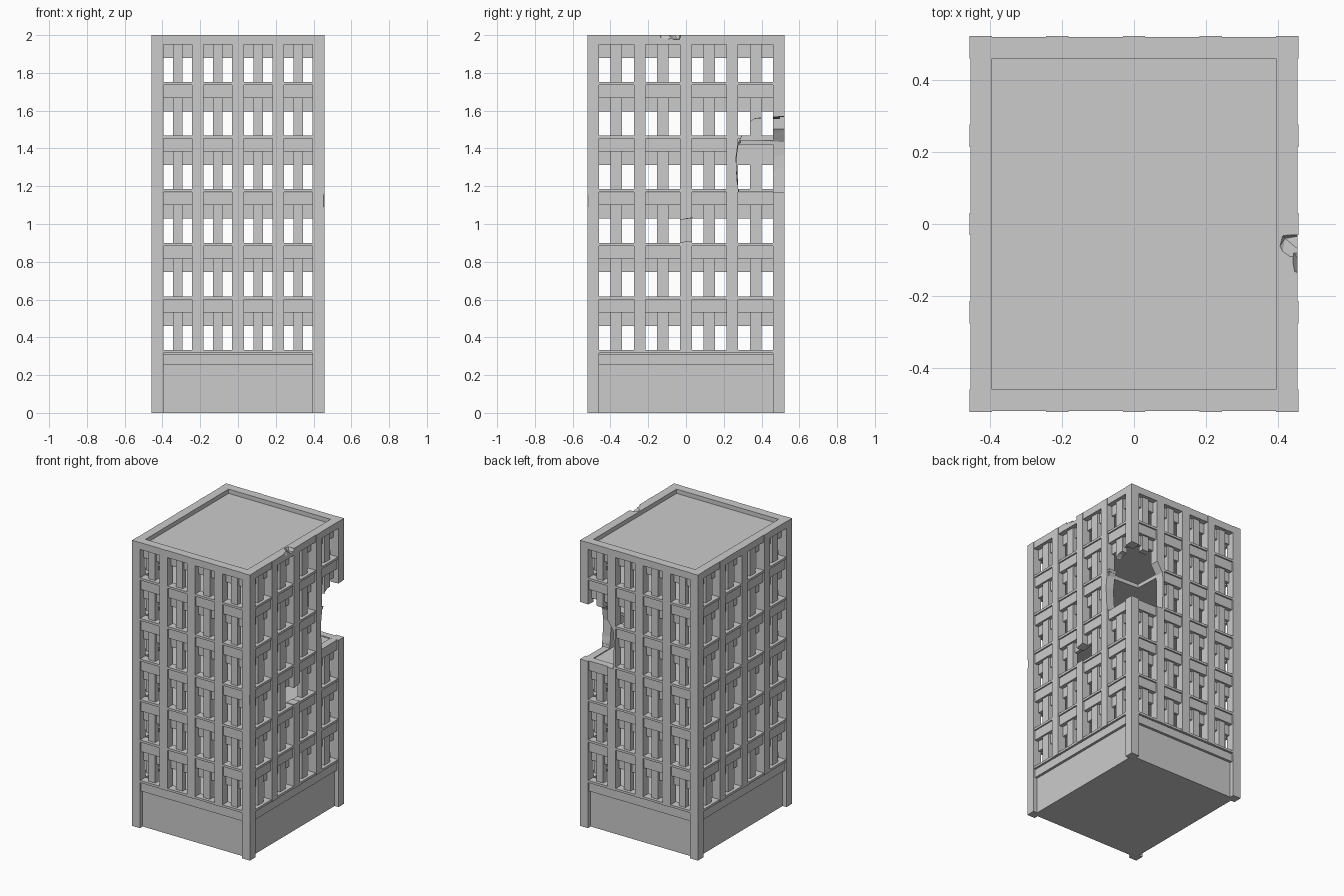
import bpy, bmesh, random
from mathutils import Vector

if "Cube" in bpy.data.objects:
    bpy.data.objects.remove(bpy.data.objects["Cube"])

random.seed(4)
HX, HY, H = 0.457, 0.522, 2.0      # half sizes and height
T = 0.062                          # post width / wall thickness
STEP, N = 0.2838, 6                # storey height, storey count


def finish(name, bm):
    bmesh.ops.recalc_face_normals(bm, faces=bm.faces)
    me = bpy.data.meshes.new(name)
    bm.to_mesh(me)
    bm.free()
    ob = bpy.data.objects.new(name, me)
    bpy.context.collection.objects.link(ob)
    return ob


def boxes(name, items):
    """One object made of axis-aligned boxes given as (x0,x1,y0,y1,z0,z1)."""
    bm = bmesh.new()
    for x0, x1, y0, y1, z0, z1 in items:
        vs = bmesh.ops.create_cube(bm, size=1)["verts"]
        for v in vs:
            v.co = Vector((x1 if v.co.x > 0 else x0,
                           y1 if v.co.y > 0 else y0,
                           z1 if v.co.z > 0 else z0))
    return finish(name, bm)


def hull(name, pts):
    bm = bmesh.new()
    for p in pts:
        bm.verts.new(p)
    bmesh.ops.convex_hull(bm, input=bm.verts[:])
    ob = finish(name, bm)
    ob.hide_render = True
    return ob


def wall_box(side, a0, a1, d0, d1, z0, z1):
    """Box on a wall: a = along the wall, d = depth measured inward."""
    if side == "front":
        return (a0, a1, -HY + d0, -HY + d1, z0, z1)
    if side == "back":
        return (a0, a1, HY - d1, HY - d0, z0, z1)
    if side == "left":
        return (-HX + d0, -HX + d1, a0, a1, z0, z1)
    return (HX - d1, HX - d0, a0, a1, z0, z1)


parts = []

# Corner posts
for nx, sx in (("left", -1), ("right", 1)):
    for ny, sy in (("front", -1), ("back", 1)):
        xs = sorted((sx * HX, sx * (HX - T)))
        ys = sorted((sy * HY, sy * (HY - T)))
        parts.append(boxes(f"{ny}_{nx}_corner_post", [(*xs, *ys, 0, H)]))

# Facades
for side in ("front", "back", "left", "right"):
    half = (HX if side in ("front", "back") else HY) - T
    pitch = (2 * half + T) / 4
    cents = [-pitch, 0, pitch]
    edges = [-half] + [e for c in cents for e in (c - T / 2, c + T / 2)] + [half]
    bays = list(zip(edges[::2], edges[1::2]))
    pillars = [wall_box(side, c - T / 2, c + T / 2, 0, T, 0.317, H) for c in cents]
    sills, bands, panels, mullions = [], [], [], []
    for k in range(N):
        z = 0.317 + k * STEP
        top = z + 0.283 if k < N - 1 else H
        rec = 0.012 if k < N - 1 else 0.002
        for a, b in bays:
            w = (b - a) / 3
            sills.append(wall_box(side, a, b, 0.003, T, z, z + 0.016))
            bands.append(wall_box(side, a, b, rec, T, z + 0.215, top))
            panels += [wall_box(side, a, a + w, 0.04, T, z + 0.144, z + 0.215),
                       wall_box(side, b - w, b, 0.04, T, z + 0.144, z + 0.215)]
            mullions.append(wall_box(side, a + w, b - w, 0.024, T, z + 0.016, z + 0.215))
    for nm, it in (("pillars", pillars), ("sills", sills), ("spandrel_bands", bands),
                   ("window_head_panels", panels), ("mullions", mullions)):
        parts.append(boxes(f"{side}_{nm}", it))
    # Ledge above the base
    boxes(f"{side}_base_ledge", [wall_box(side, -half, half, 0.012, T, 0.255, 0.312)])

# Base, floors and roof
boxes("base", [(-HX + .03, HX - .03, -HY + .03, HY - .03, 0, 0.317)])
parts.append(boxes("floor_slabs", [
    (-HX + .05, HX - .05, -HY + .05, HY - .05, 0.285 + k * STEP, 0.31 + k * STEP)
    for k in range(1, N)]))
parts.append(boxes("roof", [(-HX + .05, HX - .05, -HY + .05, HY - .05, 1.945, 1.97)]))

# Damage: blown-out back right corner
cx, cy = 0.20, 0.27
pts = [(cx, cy + .02, 1.168), (cx, 0.7, 1.168), (0.7, cy, 1.168), (0.7, 0.7, 1.168),
       (cx, cy, 1.30), (cx - .01, 0.7, 1.42), (0.7, cy - .01, 1.40),
       (cx + .01, cy + .02, 1.45), (cx + .06, 0.7, 1.53), (0.7, cy + .06, 1.53),
       (cx + .08, cy + .08, 1.55), (0.7, 0.40, 1.575), (0.33, 0.7, 1.575),
       (0.47, 0.54, 1.55), (0.7, 0.7, 1.53)]
cutters = [hull("corner_cutter", pts)]

# Damage: chip in the front right post
cutters.append(hull("post_chip_cutter", [
    (0.425, -0.55, 1.09), (0.49, -0.485, 1.09), (0.425, -0.55, 1.15),
    (0.49, -0.485, 1.15), (0.455, -0.55, 1.235), (0.49, -0.52, 1.235),
    (0.5, -0.56, 1.08), (0.5, -0.56, 1.23)]))

# Damage: missing length of the right middle pillar
gap = []
for y in (-0.036, 0.036):
    for x in (0.38, 0.48):
        gap += [(x, y, 0.903 + random.uniform(0, .008)),
                (x, y, 1.02 + (y + .036) * .12 + random.uniform(0, .006))]
cutters.append(hull("pillar_gap_cutter", gap))

# Damage: chipped parapet
cutters.append(hull("parapet_chip_cutter", [
    (0.40, -0.07, 2.01), (0.41, -0.03, 2.01), (0.41, -0.09, 2.01), (0.48, -0.03, 2.01),
    (0.48, -0.09, 2.01), (0.42, -0.04, 1.975), (0.48, -0.03, 1.98), (0.48, -0.09, 1.98)]))
cutters.append(hull("parapet_small_chip_cutter", [
    (0.44, -0.13, 2.01), (0.44, -0.08, 2.01), (0.48, -0.15, 2.01), (0.48, -0.08, 2.01),
    (0.445, -0.08, 1.985), (0.48, -0.14, 1.95), (0.48, -0.08, 1.98)]))


def bounds(ob):
    return [(min(v.co[i] for v in ob.data.vertices),
             max(v.co[i] for v in ob.data.vertices)) for i in range(3)]


# Apply the cuts to the parts they touch
cut_parts = []
for ob in parts:
    b = bounds(ob)
    for c in cutters:
        if all(p[0] < q[1] and q[0] < p[1] for p, q in zip(b, bounds(c))):
            m = ob.modifiers.new("damage", "BOOLEAN")
            m.operation, m.solver, m.object = "DIFFERENCE", "EXACT", c
            m.use_self = len(ob.data.vertices) > 8
    if ob.modifiers:
        cut_parts.append(ob)
deps = bpy.context.evaluated_depsgraph_get()
meshes = [bpy.data.meshes.new_from_object(ob.evaluated_get(deps)) for ob in cut_parts]
for ob, me in zip(cut_parts, meshes):
    ob.modifiers.clear()
    ob.data = me
for c in cutters:
    bpy.data.objects.remove(c)
